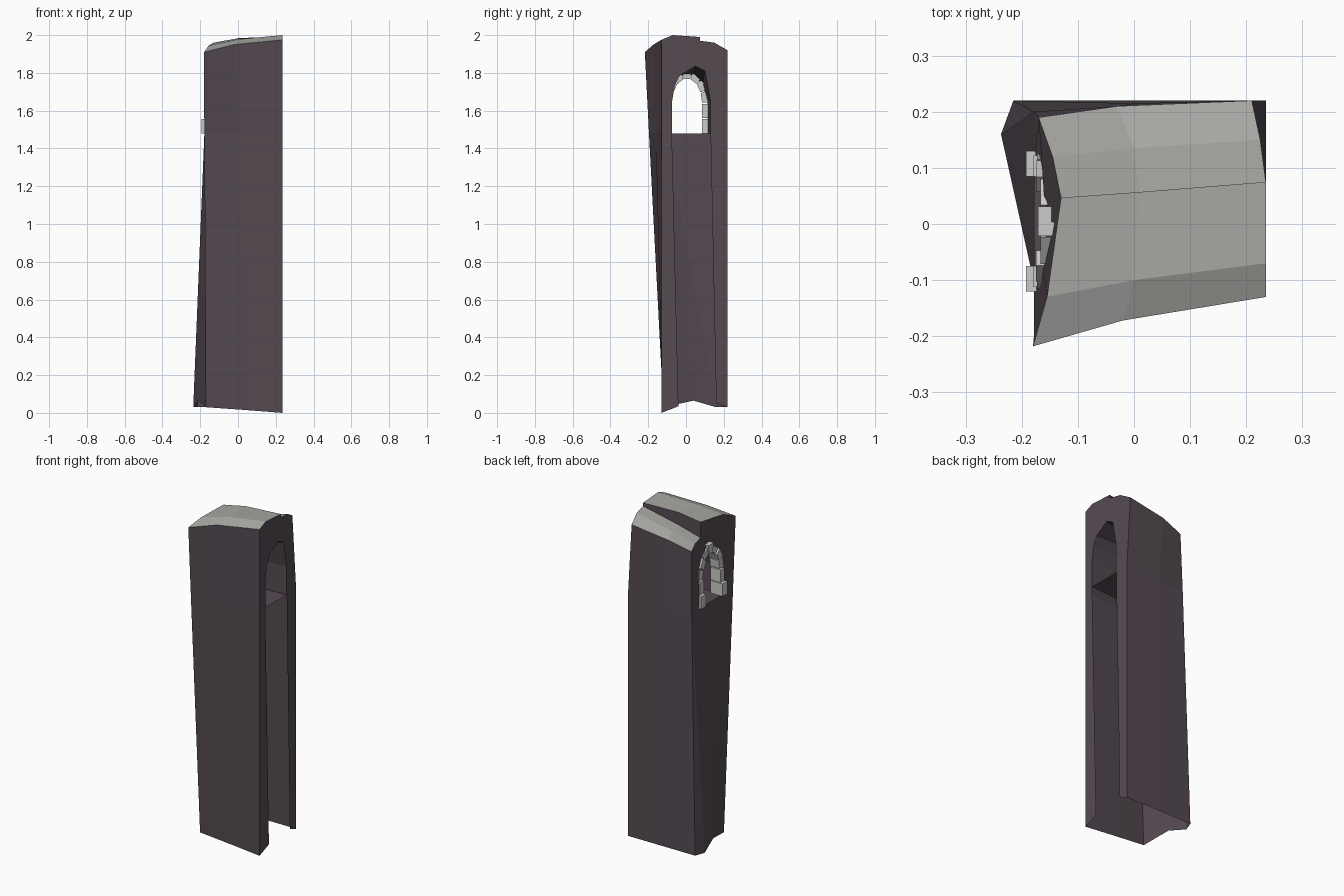
import bpy, bmesh, math
from mathutils import Vector

if "Cube" in bpy.data.objects:
    bpy.data.objects.remove(bpy.data.objects["Cube"])


def material(name, rgb):
    m = bpy.data.materials.new(name)
    m.diffuse_color = (*rgb, 1)
    m.use_nodes = True
    m.node_tree.nodes["Principled BSDF"].inputs["Base Color"].default_value = m.diffuse_color
    return m


ROCK = material("dark_rock", (0.092, 0.070, 0.086))
ROOF = material("grey_roof_stone", (0.38, 0.38, 0.36))
TRIM = material("light_trim_stone", (0.60, 0.60, 0.59))


def build(name, polys, mat):
    bm = bmesh.new()
    for poly in polys:
        pts = [p for i, p in enumerate(poly)
               if (Vector(p) - Vector(poly[i - 1])).length > 1e-5]
        if len(pts) > 2:
            bm.faces.new([bm.verts.new(p) for p in pts])
    bmesh.ops.remove_doubles(bm, verts=bm.verts[:], dist=0.0005)
    bmesh.ops.recalc_face_normals(bm, faces=bm.faces[:])
    me = bpy.data.meshes.new(name)
    bm.to_mesh(me)
    bm.free()
    me.materials.append(mat)
    ob = bpy.data.objects.new(name, me)
    bpy.context.collection.objects.link(ob)
    return ob


def strip(a, b):
    """Quads between two point rows of equal length."""
    return [[a[i], a[i + 1], b[i + 1], b[i]] for i in range(len(a) - 1)]


def wall_x(z):
    """The left wall leans inwards as it rises."""
    return -0.178 + 0.06 * (z - 1.48)


SILL = 1.48
CY, CZ = 0.005, 1.64          # centre of the window arch


def arch(a, b, deg):
    t = math.radians(deg)
    return CY + a * math.cos(t), CZ + b * math.sin(t)


# front wall rows, left to right
front_low = [(-0.17, -0.12, 0.03), (0.03, -0.125, 0.016), (0.235, -0.13, 0)]
front_mid = [(-0.178, -0.196, SILL), (0.0, -0.16, SILL), (0.235, -0.13, SILL)]
front_top = [(-0.18, -0.218, 1.91), (-0.02, -0.172, 1.95), (0.235, -0.13, 1.975)]

# back wall rows, left to right
back_low = [(-0.215, 0.22, 0.03), (0.0, 0.22, 0.03), (0.235, 0.22, 0.03)]
back_mid = [(-0.178, 0.2, SILL), (0.0, 0.215, SILL), (0.235, 0.22, SILL)]
back_top = [(-0.17, 0.19, 1.845), (-0.03, 0.21, 1.885), (0.21, 0.22, 1.92)]

# roof rows: front slab ridge and rear edge, back slab inner edge and fold
ridge = [(-0.155, -0.13, 1.945), (0.0, -0.1, 1.978), (0.235, -0.07, 2.0)]
step_top = [(-0.13, 0.047, 1.96), (0.01, 0.057, 1.985), (0.235, 0.075, 1.99)]
step_low = [(-0.13, 0.047, 1.865), (0.01, 0.057, 1.91), (0.235, 0.075, 1.97)]
fold = [(-0.145, 0.12, 1.86), (0.0, 0.135, 1.905), (0.225, 0.15, 1.96)]

# passage openings at the right end and at the left wall
slot = [(0.235, y, z) for y, z in
        ((0.13, SILL), (0.13, 1.65), (0.1, 1.81), (0.05, 1.835),
         (-0.035, 1.785), (-0.06, 1.73), (-0.075, 1.64), (-0.075, SILL))]
win_yz = ([(CY + 0.11, SILL)]
          + [arch(0.11, 0.155, d) for d in (0, 40, 72, 108, 140, 180)]
          + [(CY - 0.11, SILL)])
window = [(wall_x(z), y, z) for y, z in win_yz]

# left wall bottom points, back to front
b0, b1, b2, b3 = back_low[0], (-0.237, 0.16, 0.03), (-0.21, 0.04, 0.065), front_low[0]
t0, t1, t2, t3 = back_mid[0], window[0], window[-1], front_mid[0]

polys = strip(front_low, front_mid) + strip(front_mid, front_top)
polys += strip(back_low, back_mid) + strip(back_mid, back_top)
polys += strip(step_top, step_low)
# left wall below the window, folded towards the foot
polys += [[b0, t0, b1], [b1, t0, t1], [b1, t1, t2], [b1, t2, b2], [b2, t2, b3], [b3, t2, t3]]
# left wall around the window
polys.append([t0, back_top[0], fold[0], step_low[0], step_top[0], ridge[0],
              front_top[0], t3] + window[::-1])
# right end around the tall slot
polys.append([front_low[2], front_mid[2], front_top[2], ridge[2], step_top[2],
              step_low[2], fold[2], back_top[2], back_mid[2], back_low[2],
              (0.235, 0.16, 0.05)] + slot + [(0.235, -0.04, 0.035)])
# passage lining
polys += strip(slot, window)
build("rock_tower", polys, ROCK)

build("passage_floor", [[slot[0], window[0], window[-1], slot[-1]]], ROCK)

build("roof_front_slab", strip(front_top, ridge) + strip(ridge, step_top), ROOF)
build("roof_back_slab", strip(step_low, fold) + strip(fold, back_top), ROOF)


# window surround stones
def stone(name, quad, proud):
    zm = sum(z for _, z in quad) / 4
    x0, x1 = wall_x(zm) - proud, -0.11
    outer = [(x0, y, z) for y, z in quad]
    inner = [(x1, y, z) for y, z in quad]
    build(name, [outer, inner[::-1]] + strip(outer + outer[:1], inner + inner[:1]), TRIM)


for side in (-1, 1):
    for i in range(2):
        z0, z1 = SILL + i * 0.08, SILL + i * 0.08 + 0.076
        ya, yb = CY + side * 0.08, CY + side * (0.125 - 0.008 * i)
        stone("jamb_stone", [(ya, z0), (yb, z0), (yb, z1), (ya, z1)], 0.017 - 0.009 * i)

edges = [0, 25, 50, 77, 103, 130, 155, 180]
for i in range(7):
    d0, d1 = edges[i] + 1, edges[i + 1] - 1
    key = i == 3
    a, b = (0.125, 0.185) if key else (0.12, 0.168)
    stone("keystone" if key else "arch_stone",
          [arch(0.08, 0.13, d0), arch(a, b, d0), arch(a, b, d1), arch(0.08, 0.13, d1)],
          0.012 if i % 2 else 0.006)
